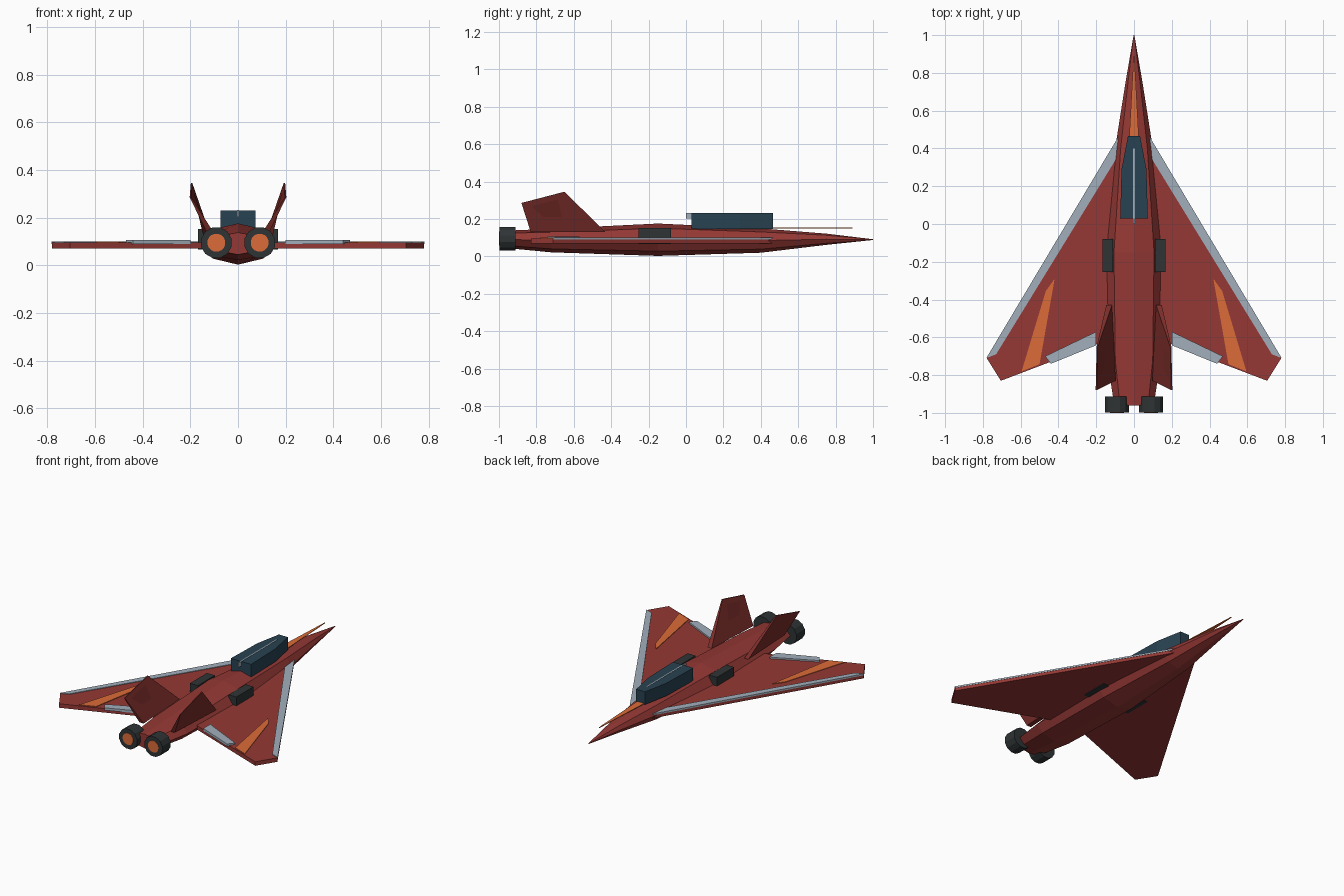
import bpy, math
from mathutils import Vector

if "Cube" in bpy.data.objects:
    bpy.data.objects.remove(bpy.data.objects["Cube"])


def material(name, r, g, b):
    m = bpy.data.materials.new(name)
    m.diffuse_color = (r, g, b, 1)
    m.use_nodes = True
    m.node_tree.nodes["Principled BSDF"].inputs["Base Color"].default_value = m.diffuse_color
    return m


RED = material("red", 0.30, 0.04, 0.035)
DARK_RED = material("dark_red", 0.20, 0.027, 0.023)
ORANGE = material("orange", 0.72, 0.15, 0.04)
GREY = material("pale_grey", 0.36, 0.43, 0.50)
BLACK = material("gunmetal", 0.028, 0.034, 0.036)
TEAL = material("canopy_glass", 0.022, 0.055, 0.085)


def loft(name, rings, mat):
    """Skin a list of equal-length point rings and cap both ends."""
    n = len(rings[0])
    verts = [tuple(p) for r in rings for p in r]
    faces = [(k * n + i, k * n + (i + 1) % n, (k + 1) * n + (i + 1) % n, (k + 1) * n + i)
             for k in range(len(rings) - 1) for i in range(n)]
    faces += [tuple(range(n))[::-1], tuple(range(len(verts) - n, len(verts)))]
    me = bpy.data.meshes.new(name)
    me.from_pydata(verts, [], faces)
    me.materials.append(mat)
    ob = bpy.data.objects.new(name, me)
    bpy.context.collection.objects.link(ob)
    bpy.context.view_layer.objects.active = ob
    bpy.ops.object.mode_set(mode='EDIT')
    bpy.ops.mesh.select_all(action='SELECT')
    bpy.ops.mesh.normals_make_consistent(inside=False)
    bpy.ops.object.mode_set(mode='OBJECT')
    return ob


def plate(name, outline, z0, z1, mat):
    return loft(name, [[(x, y, z) for x, y in outline] for z in (z0, z1)], mat)


def mirror(ob):
    ob.modifiers.new("mirror", 'MIRROR')
    return ob


def cylinder(name, r, y0, y1, sides, mat, x=0.091, z=0.095):
    ring = [(x + r * math.cos((i + 0.5) * math.tau / sides),
             z + r * math.sin((i + 0.5) * math.tau / sides)) for i in range(sides)]
    return loft(name, [[(a, y, b) for a, b in ring] for y in (y0, y1)], mat)


# Fuselage: eight-sided sections (y, half width, bottom, top)
stations = [(-0.96, 0.105, 0.045, 0.138), (-0.72, 0.14, 0.022, 0.148),
            (-0.15, 0.15, 0.003, 0.176), (0.40, 0.10, 0.020, 0.150),
            (0.75, 0.045, 0.062, 0.122), (1.0, 0.002, 0.088, 0.092)]
rings = []
for y, w, lo, hi in stations:
    mid, h = (lo + hi) / 2, (hi - lo) / 2
    rings.append([(w * math.sin(i * math.pi / 4), y, mid + h * math.cos(i * math.pi / 4))
                  for i in range(8)])
loft("fuselage", rings, RED)

# Delta wings with surface panels
mirror(plate("wing", [(0.075, 0.47), (0.78, -0.71), (0.705, -0.83), (0.075, -0.59)],
             0.07, 0.096, RED))
mirror(plate("wing_leading_edge", [(0.075, 0.475), (0.782, -0.71), (0.73, -0.69), (0.085, 0.36)],
             0.09, 0.1, GREY))
mirror(plate("wing_flap", [(0.20, -0.57), (0.47, -0.70), (0.44, -0.74), (0.20, -0.642)],
             0.09, 0.106, GREY))
mirror(plate("wing_stripe", [(0.42, -0.29), (0.467, -0.355), (0.595, -0.78), (0.50, -0.742)],
             0.09, 0.1, ORANGE))

# Canted tail fins, tapering in thickness
outer = [(0.147, -0.43, 0.13), (0.127, -0.83, 0.13), (0.203, -0.88, 0.286), (0.198, -0.65, 0.346)]
inset = (0.03, 0.03, 0.006, 0.006)
mirror(loft("tail_fin", [outer, [Vector(p) - Vector((t, 0, 0)) for p, t in zip(outer, inset)]],
            DARK_RED))

# Side intakes
mirror(plate("intake", [(0.11, -0.08), (0.167, -0.08), (0.167, -0.255), (0.11, -0.255)],
             0.066, 0.153, BLACK))

# Engine nozzles and glowing exhausts
mirror(cylinder("engine_nozzle", 0.066, -0.998, -0.912, 12, BLACK))
mirror(cylinder("engine_exhaust", 0.038, -1.0, -0.95, 16, ORANGE))

# Canopy, its centre frame and the nose stripe
plate("canopy", [(-0.032, 0.465), (0.032, 0.465), (0.066, 0.29), (0.073, 0.03),
                 (-0.073, 0.03), (-0.066, 0.29)], 0.148, 0.231, TEAL)
plate("canopy_frame", [(-0.004, 0.0), (0.004, 0.0), (0.004, 0.40), (-0.004, 0.40)],
      0.203, 0.2325, GREY)
plate("nose_stripe", [(-0.025, 0.465), (0.025, 0.465), (0.002, 0.89), (-0.002, 0.89)],
      0.15, 0.154, ORANGE)
